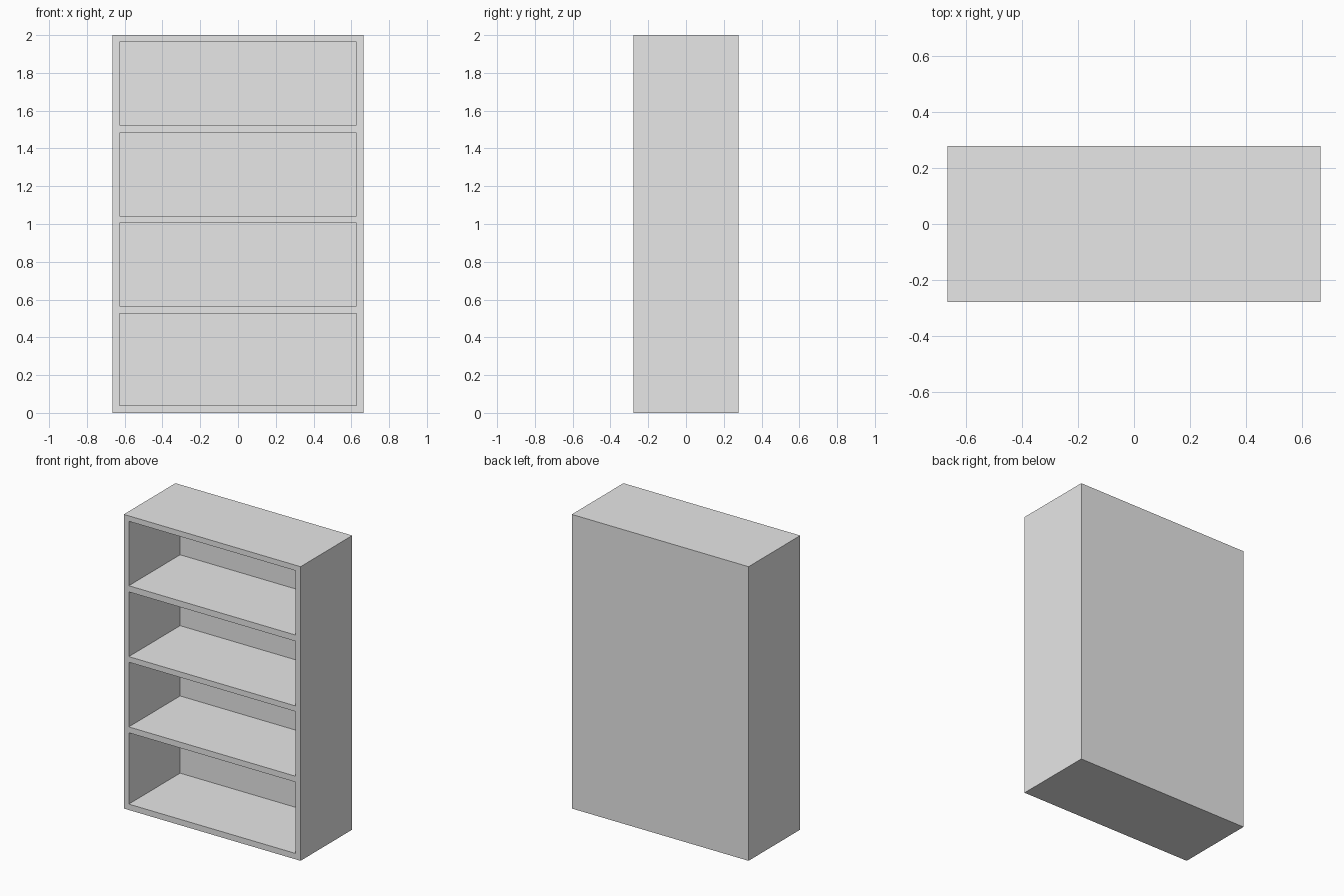
import bpy
import bmesh
from mathutils import Matrix

cube = bpy.data.objects.get("Cube")
if cube:
    bpy.data.objects.remove(cube, do_unlink=True)

WIDTH, DEPTH, HEIGHT = 1.33, 0.555, 2.0
INNER = 0.627        # half width of the openings
BACK = 0.004         # thin back panel
OPENINGS = [(0.04, 0.525), (0.565, 1.005), (1.043, 1.483), (1.525, 1.963)]

# Single grey finish
grey = bpy.data.materials.new("plain_grey")
grey.use_nodes = True
colour = (0.8, 0.8, 0.8, 1.0)
grey.diffuse_color = colour
grey.node_tree.nodes["Principled BSDF"].inputs["Base Color"].default_value = colour

# Solid block for the cabinet body
bm = bmesh.new()
bmesh.ops.create_cube(bm, size=1.0, matrix=Matrix.Translation((0, 0, HEIGHT / 2))
                      @ Matrix.Diagonal((WIDTH, DEPTH, HEIGHT, 1)))


def front_faces():
    bm.normal_update()
    return [f for f in bm.faces if f.normal.y < -0.9]


def cut_front(point, normal):
    faces = front_faces()
    edges = {e for f in faces for e in f.edges}
    verts = {v for f in faces for v in f.verts}
    bmesh.ops.bisect_plane(bm, geom=list(verts) + list(edges) + faces,
                           plane_co=point, plane_no=normal)


# Score the front along the side boards and shelves
for x in (-INNER, INNER):
    cut_front((x, 0, 0), (1, 0, 0))
for opening in OPENINGS:
    for z in opening:
        cut_front((0, 0, z), (0, 0, 1))

# Push the compartments back to the rear panel
cells = []
for f in front_faces():
    c = f.calc_center_median()
    if abs(c.x) < INNER and any(lo < c.z < hi for lo, hi in OPENINGS):
        cells.append(f)
bmesh.ops.inset_individual(bm, faces=cells, thickness=0.0, depth=-(DEPTH - BACK))
bmesh.ops.recalc_face_normals(bm, faces=bm.faces)

mesh = bpy.data.meshes.new("bookcase")
bm.to_mesh(mesh)
bm.free()
mesh.materials.append(grey)
bookcase = bpy.data.objects.new("bookcase", mesh)
bpy.context.collection.objects.link(bookcase)
